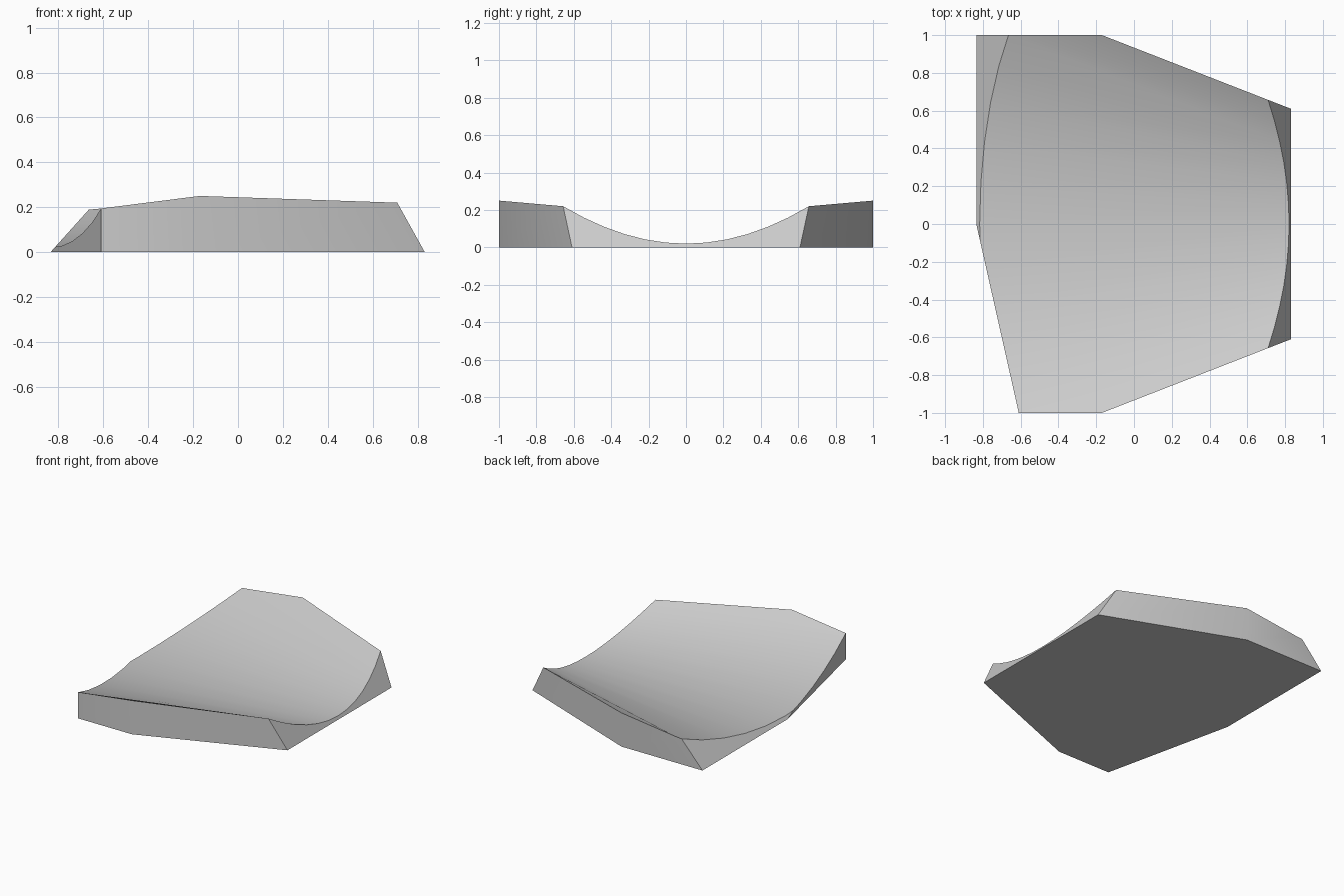
import bpy, bmesh, math
from mathutils import Vector

cube = bpy.data.objects.get("Cube")
if cube:
    bpy.data.objects.remove(cube, do_unlink=True)

grey = bpy.data.materials.new("plain_grey")
grey.use_nodes = True
colour = (0.6, 0.6, 0.6, 1)
grey.diffuse_color = colour
grey.node_tree.nodes["Principled BSDF"].inputs["Base Color"].default_value = colour

# Dished solid: circular-arc sections that widen and deepen towards -x
SEGMENTS, ARC, FLOOR = 12, 0.59, 0.02


def section(x):
    t = (0.71 - x) / 0.88
    half_width, depth = 0.657 + 0.343 * t, 0.2 + 0.03 * t
    points = []
    for i in range(SEGMENTS + 1):
        a = ARC * (2 * i / SEGMENTS - 1)
        y = half_width * math.sin(a) / math.sin(ARC)
        z = FLOOR + depth * (1 - math.cos(a)) / (1 - math.cos(ARC))
        points.append((x, y, z))
    return points + [(x, half_width, 0), (x, -half_width, 0)]


bm = bmesh.new()
rings = [[bm.verts.new(p) for p in section(x)] for x in (-1, 1)]
count = len(rings[0])
for i in range(count):
    j = (i + 1) % count
    bm.faces.new((rings[0][i], rings[0][j], rings[1][j], rings[1][i]))
for ring in rings:
    bm.faces.new(ring)


# Trim the solid with a plane and cap the cut
def trim(point, outward):
    cut = bmesh.ops.bisect_plane(
        bm, geom=bm.verts[:] + bm.edges[:] + bm.faces[:], dist=1e-5,
        plane_co=Vector(point), plane_no=Vector(outward).normalized(), clear_outer=True)
    edges = [e for e in cut["geom_cut"] if isinstance(e, bmesh.types.BMEdge)]
    bmesh.ops.contextual_create(bm, geom=edges)


trim((0, 1, 0), (0, 1, 0))                # back wall
trim((0, -1, 0), (0, -1, 0))              # front wall
trim((0.832, 0, 0), (0.22, 0, 0.122))     # sloped narrow end
trim((-0.835, 0, 0), (-0.2, 0, 0.18))     # sloped wide end
trim((-0.835, 0, 0), (-1, -0.225, 0))     # upright slanting end
bmesh.ops.recalc_face_normals(bm, faces=bm.faces[:])

mesh = bpy.data.meshes.new("dished_slab")
bm.to_mesh(mesh)
bm.free()
mesh.materials.append(grey)
slab = bpy.data.objects.new("dished_slab", mesh)
bpy.context.collection.objects.link(slab)

# Soft shading over the dish, crisp rim
bpy.ops.object.select_all(action="DESELECT")
slab.select_set(True)
bpy.context.view_layer.objects.active = slab
bpy.ops.object.shade_smooth_by_angle(angle=math.radians(30))
